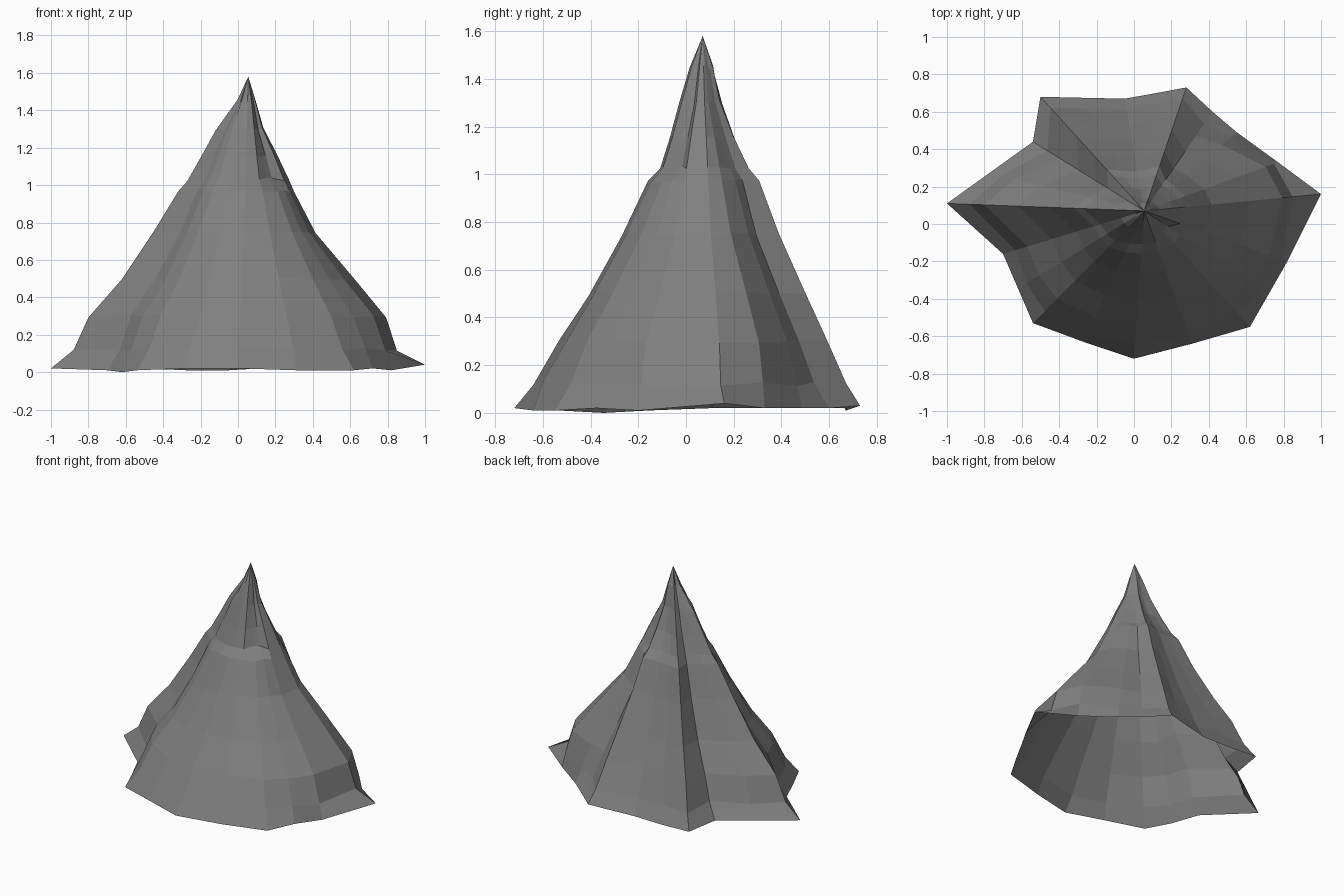
import bpy, bmesh, math, random

if "Cube" in bpy.data.objects:
    bpy.data.objects.remove(bpy.data.objects["Cube"])

random.seed(4)
APEX = (0.055, 0.07, 1.58)
LEVELS = [0.12, 0.30, 0.50, 0.75, 0.97, 1.03, 1.15, 1.30, 1.45]

# Horizontal distance from the apex axis, as a share of the base, on each side
RIGHT = [.84, .78, .60, .38, .26, .23, .165, .085, .04]
LEFT = [.885, .81, .64, .475, .355, .31, .245, .165, .055]
FRONT = [.90, .76, .605, .43, .29, .225, .175, .125, .07]
BACK = [.92, .79, .66, .495, .37, .30, .20, .11, .07]

# Base outline: x, y, z, fullness (below 1 = gully, above 1 = bulge)
BASE = [
    (1.0, .16, .04, 1.0), (.82, -.20, .01, 1.14), (.72, -.375, .02, 1.1),
    (.62, -.55, .01, 1.02), (.31, -.64, .01, 1.06), (0, -.72, .02, 1.0),
    (-.27, -.63, .02, 1.06), (-.54, -.53, .01, 1.0), (-.62, -.345, 0, 1.05),
    (-.70, -.16, .01, 1.03), (-1.0, .11, .02, 1.0), (-.77, .275, .02, 1.04),
    (-.54, .44, .02, .90), (-.50, .68, .02, 1.0), (-.28, .675, .01, .97),
    (-.05, .67, .01, .95), (.12, .70, .02, .96), (.28, .73, .03, 1.0),
    (.42, .60, .02, .93), (.55, .49, .02, 1.08), (.77, .33, .02, 1.18),
]
RECESS = (2, 3)  # spokes tucked in beside the front fold near the peak


def spoke(i, x, y, z, full):
    """Points running from the hem up toward the peak."""
    dx, dy = x - APEX[0], y - APEX[1]
    r2 = dx * dx + dy * dy
    wx, wy = dx * dx / r2, dy * dy / r2
    side = RIGHT if dx > 0 else LEFT
    end = BACK if dy > 0 else FRONT
    pts = [(x, y, z)]
    for h, a, b in zip(LEVELS, side, end):
        t = h / APEX[2]
        fade = math.sin(math.pi * t) if full < 1 else 1 - 0.5 * t
        f = min(.97, (wx * a + wy * b) * (1 + (full - 1) * fade))
        if i in RECESS and h > 1:
            f *= .78
        jz = random.uniform(-.01, .01)
        pts.append((APEX[0] + dx * f, APEX[1] + dy * f, h + jz))
    return pts


# Open draped shell
bm = bmesh.new()
cols = [[bm.verts.new(p) for p in spoke(i, *b)] for i, b in enumerate(BASE)]
tip = bm.verts.new(APEX)
for i, a in enumerate(cols):
    b = cols[(i + 1) % len(cols)]
    for j in range(len(a) - 1):
        bm.faces.new((a[j], a[j + 1], b[j + 1], b[j]))
    bm.faces.new((a[-1], tip, b[-1]))
bm.normal_update()
if sum(f.normal.z for f in bm.faces) < 0:
    bmesh.ops.reverse_faces(bm, faces=bm.faces)
mesh = bpy.data.meshes.new("peak_shell")
bm.to_mesh(mesh)
bm.free()

# Dark stone grey
mat = bpy.data.materials.new("stone_grey")
mat.diffuse_color = (0.215, 0.215, 0.215, 1)
mat.use_nodes = True
mat.node_tree.nodes["Principled BSDF"].inputs["Base Color"].default_value = mat.diffuse_color
mesh.materials.append(mat)
bpy.context.collection.objects.link(bpy.data.objects.new("peak_shell", mesh))
